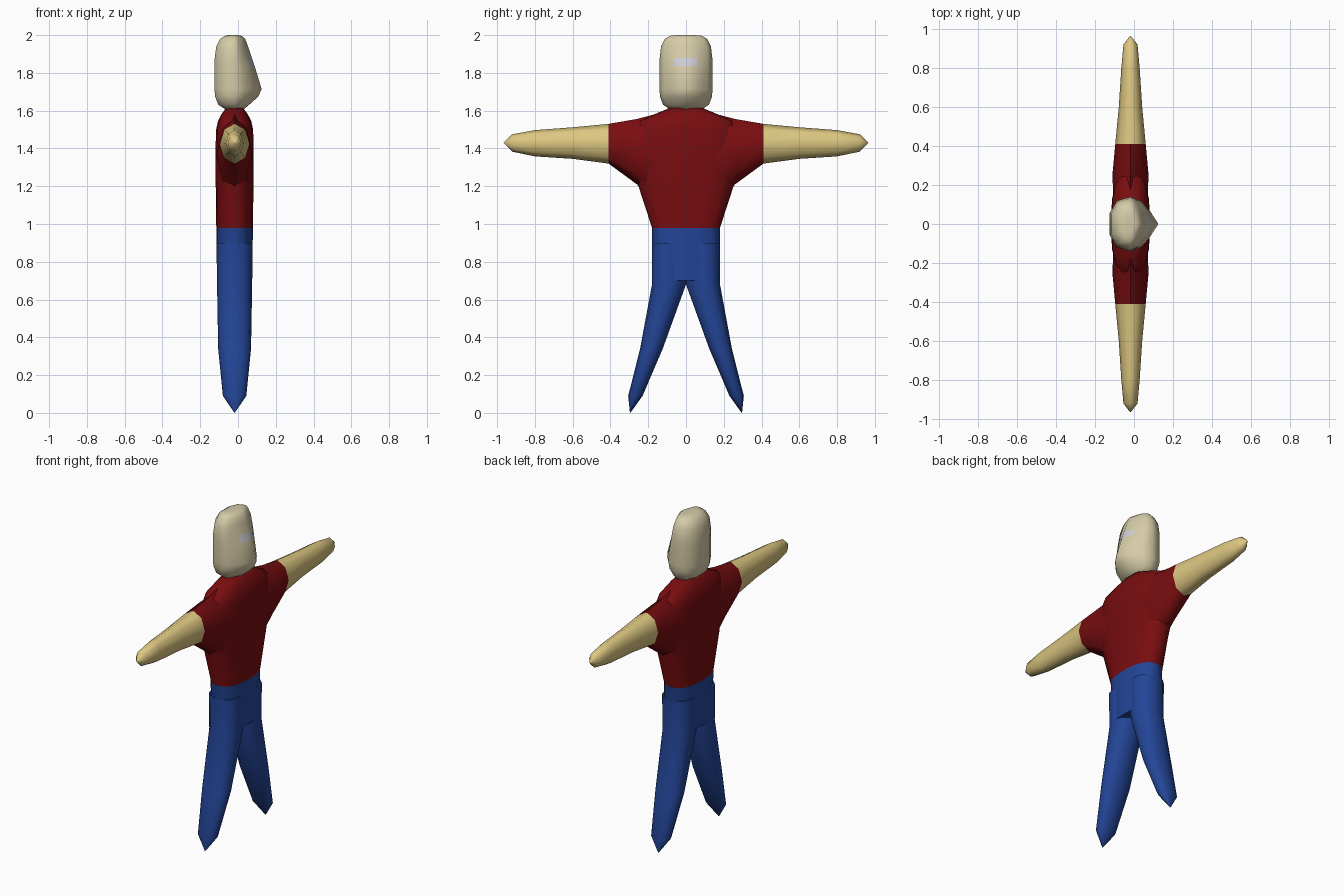
import bpy, bmesh, math

if "Cube" in bpy.data.objects:
    bpy.data.objects.remove(bpy.data.objects["Cube"])

XC = -0.018  # depth centre of the body


def material(name, rgb):
    m = bpy.data.materials.new(name)
    m.diffuse_color = (*rgb, 1)
    m.use_nodes = True
    m.node_tree.nodes["Principled BSDF"].inputs["Base Color"].default_value = m.diffuse_color
    return m


HEAD = material("pale skin", (0.67, 0.60, 0.39))
SKIN = material("tan skin", (0.72, 0.57, 0.22))
RED = material("dark red cloth", (0.19, 0.004, 0.005))
BLUE = material("blue cloth", (0.017, 0.060, 0.31))
WHITE = material("eye white", (0.63, 0.62, 0.67))


def loft(name, rings, mats, rule=None, angle=60):
    """Skin a list of equal-length rings, cap both ends, colour by rule."""
    bm = bmesh.new()
    vs = [[bm.verts.new(p) for p in r] for r in rings]
    n = len(rings[0])
    for a, b in zip(vs, vs[1:]):
        for i in range(n):
            j = (i + 1) % n
            bm.faces.new((a[i], a[j], b[j], b[i]))
    bm.faces.new(vs[0])
    bm.faces.new(vs[-1])
    bmesh.ops.recalc_face_normals(bm, faces=bm.faces[:])
    if rule:
        for f in bm.faces:
            f.material_index = rule(f.calc_center_median())
    me = bpy.data.meshes.new(name)
    bm.to_mesh(me)
    bm.free()
    for m in mats:
        me.materials.append(m)
    ob = bpy.data.objects.new(name, me)
    bpy.context.collection.objects.link(ob)
    bpy.ops.object.select_all(action='DESELECT')
    ob.select_set(True)
    bpy.context.view_layer.objects.active = ob
    bpy.ops.object.shade_smooth_by_angle(angle=math.radians(angle))
    return ob


def spow(v, p):
    return math.copysign(abs(v) ** p, v)


def oval(n, p=1.0):
    return [(spow(math.cos(2 * math.pi * i / n), p),
             spow(math.sin(2 * math.pi * i / n), p)) for i in range(n)]


def level_ring(z, y0, y1, hx, n=16, p=0.8):
    """Horizontal ring between y0 and y1."""
    c, h = (y0 + y1) / 2, (y1 - y0) / 2
    return [(XC + hx * u, c + h * v, z) for u, v in oval(n, p)]


def arm_ring(y, z0, z1, hx):
    """Upright ring across an arm, octagonal with a point on top."""
    c, h = (z0 + z1) / 2, (z1 - z0) / 2
    return [(XC + hx * u, y, c + h * v) for u, v in oval(8)]


# torso: shirt above the waist, trousers below
torso = [(0.70, 0.178, 0.093), (0.98, 0.18, 0.097), (1.21, 0.255, 0.100),
         (1.40, 0.275, 0.101), (1.50, 0.275, 0.098), (1.545, 0.25, 0.088),
         (1.58, 0.17, 0.070), (1.615, 0.085, 0.045)]
loft("torso", [level_ring(z, -h, h, d) for z, h, d in torso],
     [RED, BLUE], lambda c: 1 if c.z < 0.97 else 0)

# sleeves run through the torso from side to side
sleeve = [(0.41, 1.32, 1.53, 0.078), (0.26, 1.21, 1.556, 0.092),
          (0.16, 1.10, 1.582, 0.090)]
both = [(-y, a, b, h) for y, a, b, h in sleeve] + sleeve[::-1]
loft("sleeves", [arm_ring(*s) for s in both], [RED])

# bare arms and tapered legs
arm = [(0.41, 1.32, 1.53, 0.078), (0.60, 1.345, 1.512, 0.060),
       (0.80, 1.358, 1.497, 0.047), (0.92, 1.383, 1.475, 0.036),
       (0.965, 1.428, 1.432, 0.002)]
leg = [(0.90, 0.0, 0.18, 0.096), (0.68, 0.0, 0.18, 0.093),
       (0.34, 0.123, 0.243, 0.087), (0.09, 0.23, 0.306, 0.062),
       (0.002, 0.293, 0.297, 0.002)]
for side, s in (("left", 1), ("right", -1)):
    loft(side + "_arm", [arm_ring(s * y, a, b, h) for y, a, b, h in arm], [SKIN])
    loft(side + "_leg", [level_ring(z, s * a, s * b, h, 12, 0.9)
                         for z, a, b, h in leg], [BLUE])

# head: rounded back, wedge-shaped face; columns: z, back, front, half width
half = [(1, 0), (0.72, 0.45), (0.41, 0.83), (0, 1), (-0.65, 0.85), (-1, 0.4)]
outline = half + [(u, -v) for u, v in half[:0:-1]]
head = [(1.603, -0.06, 0.025, 0.08), (1.632, -0.105, 0.06, 0.122),
        (1.675, -0.121, 0.108, 0.138), (1.715, -0.125, 0.125, 0.14),
        (1.837, -0.125, 0.088, 0.14), (1.88, -0.123, 0.073, 0.139),
        (1.94, -0.115, 0.053, 0.132), (1.98, -0.095, 0.038, 0.112),
        (1.996, -0.07, 0.02, 0.085), (2.0, -0.045, 0.0, 0.05)]


def head_ring(z, back, front, hy):
    return [(-0.02 + u * ((front + 0.02) if u > 0 else (-0.02 - back)), v * hy, z)
            for u, v in outline]


# the two eyes are the front faces between the eye-level rings
loft("head", [head_ring(*h) for h in head], [HEAD, WHITE],
     lambda c: 1 if 1.84 < c.z < 1.88 and c.x > 0 and abs(c.y) < 0.05 else 0, 80)
